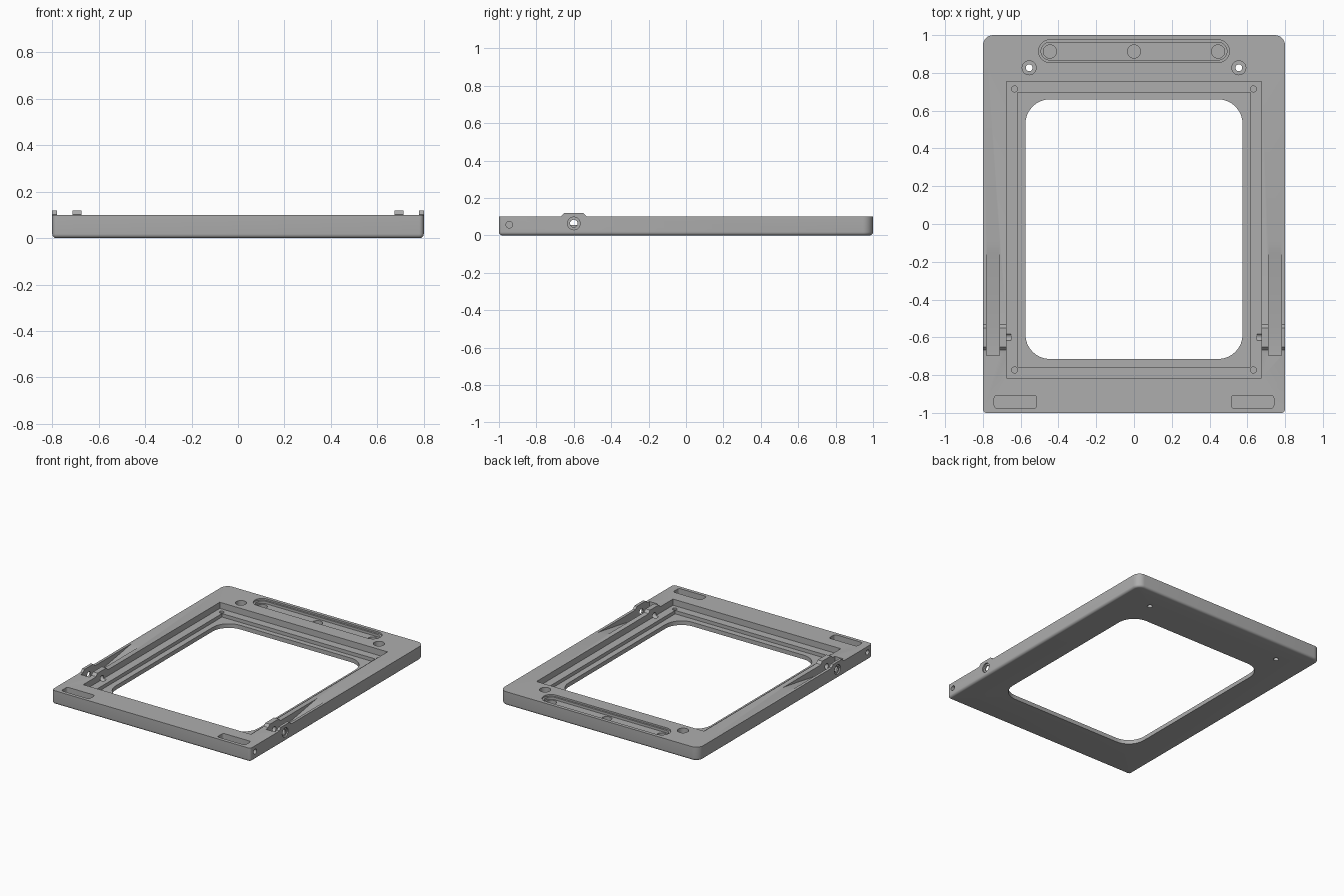
import bpy, bmesh, math
from mathutils import Vector

if "Cube" in bpy.data.objects:
    bpy.data.objects.remove(bpy.data.objects["Cube"])

grey = bpy.data.materials.new("matte grey")
grey.diffuse_color = (0.42, 0.42, 0.42, 1)
grey.use_nodes = True
grey.node_tree.nodes["Principled BSDF"].inputs["Base Color"].default_value = grey.diffuse_color


def make(name, rings):
    """Closed solid lofted through equal-length rings of points."""
    bm = bmesh.new()
    loops = [[bm.verts.new(p) for p in ring] for ring in rings]
    n = len(loops[0])
    for a, b in zip(loops, loops[1:]):
        for i in range(n):
            bm.faces.new((a[i], a[(i + 1) % n], b[(i + 1) % n], b[i]))
    bm.faces.new(loops[0][::-1])
    bm.faces.new(loops[-1])
    bmesh.ops.recalc_face_normals(bm, faces=bm.faces)
    mesh = bpy.data.meshes.new(name)
    bm.to_mesh(mesh)
    bm.free()
    mesh.materials.append(grey)
    obj = bpy.data.objects.new(name, mesh)
    bpy.context.collection.objects.link(obj)
    return obj


def rounded(x0, x1, y0, y1, z, r_front, r_back, seg=8):
    """Rounded rectangle ring at height z."""
    pts = []
    corners = ((x1, y1, -1, -1, r_back, 0), (x0, y1, 1, -1, r_back, 90),
               (x0, y0, 1, 1, r_front, 180), (x1, y0, -1, 1, r_front, 270))
    for x, y, sx, sy, r, start in corners:
        for k in range(seg + 1):
            a = math.radians(start + 90 * k / seg)
            pts.append(Vector((x + sx * r + r * math.cos(a), y + sy * r + r * math.sin(a), z)))
    return pts


def pocket(x0, x1, y0, y1, z0, r, z1=0.2):
    return make("pocket_cutter", [rounded(x0, x1, y0, y1, z, r, r) for z in (z0, z1)])


def box(x0, x1, y0, y1, z0, z1=0.2):
    return make("box_cutter", [[(x0, y0, z), (x1, y0, z), (x1, y1, z), (x0, y1, z)] for z in (z0, z1)])


def drill(x, y, r, z0, z1=0.2, n=32):
    return make("drill_cutter", [[(x + r * math.cos(2 * math.pi * i / n),
                                   y + r * math.sin(2 * math.pi * i / n), z)
                                  for i in range(n)] for z in (z0, z1)])


def side_drill(x0, x1, y, z, r, n=32):
    return make("side_drill_cutter", [[(x, y + r * math.cos(2 * math.pi * i / n),
                                        z + r * math.sin(2 * math.pi * i / n))
                                       for i in range(n)] for x in (x0, x1)])


def side_profile(name, x0, x1, yz):
    return make(name, [[(x, y, z) for y, z in yz] for x in (x0, x1)])


def combine(tool, operation="DIFFERENCE"):
    mod = frame.modifiers.new("cut", "BOOLEAN")
    mod.operation, mod.solver, mod.object = operation, "EXACT", tool
    bpy.ops.object.modifier_apply(modifier=mod.name)
    bpy.data.objects.remove(tool)


# Slab with rounded back corners and a filleted bottom edge
H, F = 0.10, 0.018
rings = []
for k in range(6):
    a = math.radians(90 * k / 5)
    d = F * (1 - math.sin(a))
    rings.append(rounded(-0.8 + d, 0.8 - d, -1 + d, 1 - d, F * (1 - math.cos(a)),
                         0.02 - d, 0.055 - d))
rings.append(rounded(-0.8, 0.8, -1, 1, H, 0.02, 0.055))
frame = make("frame", rings)
bpy.context.view_layer.objects.active = frame
frame.select_set(True)

# Raised hinge lugs on both sides
lug = [(-0.68, 0.05), (-0.52, 0.05), (-0.52, 0.10), (-0.532, 0.102), (-0.55, 0.12),
       (-0.65, 0.12), (-0.668, 0.102), (-0.68, 0.10)]
for s in (-1, 1):
    combine(side_profile("lug", s * 0.60, s * 0.80, lug), "UNION")

# Stepped recess and central opening
combine(box(-0.675, 0.675, -0.815, 0.755, 0.055))
combine(box(-0.617, 0.617, -0.757, 0.697, 0.03))
combine(pocket(-0.575, 0.575, -0.715, 0.66, -0.1, 0.13))

# Long rounded tray at the back, with a stepped rim and three round seats
combine(pocket(-0.505, 0.505, 0.855, 0.975, 0.088, 0.0598))
combine(pocket(-0.492, 0.492, 0.868, 0.962, 0.07, 0.0468))
for x in (-0.445, 0, 0.445):
    combine(drill(x, 0.913, 0.035, 0.03))

# Ramped arm channel, ending in a flat pocket
ramp = [(-0.10, 0.2), (-0.10, 0.10), (-0.15, 0.094), (-0.54, 0.03), (-0.695, 0.03), (-0.695, 0.2)]

for s in (-1, 1):
    # Counterbored through holes and corner pin holes
    combine(drill(s * 0.555, 0.827, 0.037, 0.05))
    combine(drill(s * 0.555, 0.827, 0.018, -0.1))
    for y in (0.715, -0.773):
        combine(drill(s * 0.632, y, 0.016, 0.025))
    # Hinge channel, pin hole and outer counterbore
    combine(side_profile("channel", s * 0.712, s * 0.78, ramp))
    combine(side_drill(s * 0.65, s * 0.9, -0.60, 0.064, 0.02))
    combine(side_drill(s * 0.79, s * 0.9, -0.60, 0.064, 0.034))
    # Front slots and the side holes leading to them
    lo, hi = sorted((s * 0.515, s * 0.74))
    combine(pocket(lo, hi, -0.975, -0.907, 0.03, 0.015))
    combine(side_drill(s * 0.72, s * 0.9, -0.945, 0.057, 0.018))

bpy.ops.object.shade_smooth_by_angle(angle=math.radians(30))
